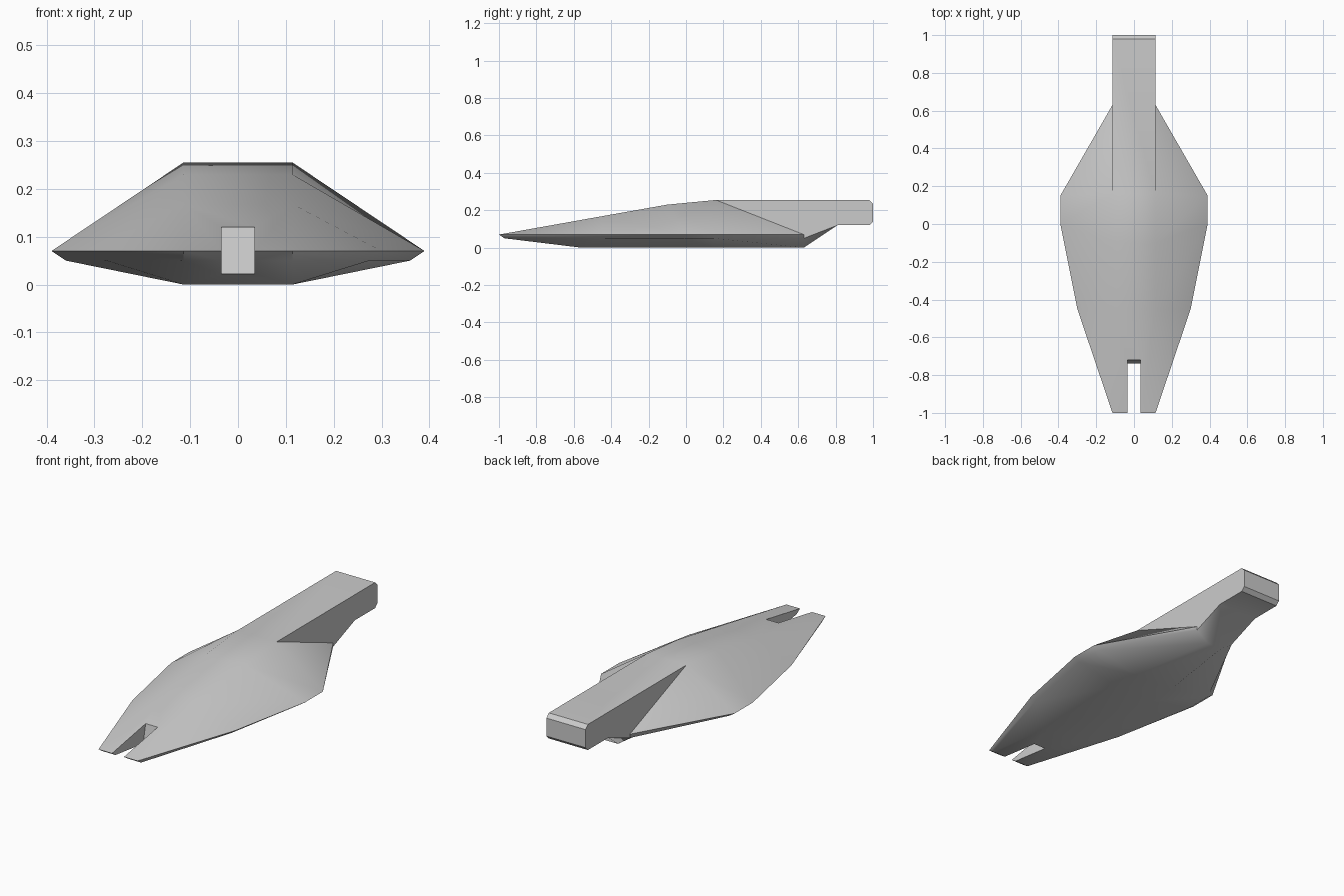
import bpy, bmesh, math

cube = bpy.data.objects.get("Cube")
if cube:
    bpy.data.objects.remove(cube)

# Single hull colour
grey = bpy.data.materials.new("hull_grey")
grey.use_nodes = True
grey.diffuse_color = (0.6, 0.6, 0.6, 1)
grey.node_tree.nodes["Principled BSDF"].inputs["Base Color"].default_value = (0.6, 0.6, 0.6, 1)

W = 0.114  # half width of the central spine

# Half sections, nose to stern: deck edge, upper rim, lower rim, keel edge
sections = [
    [(W, -1, .07), (W, -1, .07), (W, -.97, .05), (W, -.97, .05)],
    [(W, -.45, .168), (.3, -.45, .07), (.275, -.45, .05), (W, -.56, 0)],
    [(W, -.1, .23), (.39, 0, .07), (.36, 0, .05), (W, 0, 0)],
    [(W, .16, .255), (.39, .15, .07), (.36, .15, .05), (W, .15, 0)],
    [(W, .63, .07), (W, .63, .07), (W, .63, .05), (.044, .63, 0)],
]
# Tail boom side outline (y, z), deck edge round to the underside
boom = [(.98, .255), (1, .235), (1, .14), (.98, .12), (.81, .12)]

bm = bmesh.new()
cache = {}


def vert(p):
    if p not in cache:
        cache[p] = bm.verts.new(p)
    return cache[p]


def face(points):
    points = list(dict.fromkeys(points))
    if len(points) > 2:
        bm.faces.new([vert(p) for p in points])


def flip(p):
    return (-p[0], p[1], p[2])


def both(points):
    face(points)
    face([flip(p) for p in reversed(points)])


def bridge(a, b):
    face([a, b, flip(b), flip(a)])


# Hull sides, deck and keel
for i in range(len(sections) - 1):
    a, b = sections[i], sections[i + 1]
    for k in range(3):
        both([a[k], b[k], b[k + 1], a[k + 1]])
    if i < 3:
        bridge(a[0], b[0])
    bridge(a[3], b[3])
nose, stern = sections[0], sections[-1]
bridge(nose[1], nose[2])

# Tail boom with chamfered end and tapered underside
outline = [sections[3][0]] + [(W, y, z) for y, z in boom]
both(outline + [stern[2], stern[1]])
for a, b in zip(outline, outline[1:]):
    bridge(a, b)
bridge(outline[-1], stern[3])
both([outline[-1], stern[3], stern[2]])
bmesh.ops.recalc_face_normals(bm, faces=bm.faces)


def make_object(name, mesh_data):
    mesh = bpy.data.meshes.new(name)
    mesh_data.to_mesh(mesh)
    mesh_data.free()
    mesh.materials.append(grey)
    obj = bpy.data.objects.new(name, mesh)
    bpy.context.collection.objects.link(obj)
    return obj


hull = make_object("hull", bm)

# Nose slot cutter with a slightly leaning back wall
bm = bmesh.new()
cut = [(-1.1, -.1), (-.765, -.1), (-.682, .3), (-1.1, .3)]
left, right = ([bm.verts.new((x, y, z)) for y, z in cut] for x in (-.035, .035))
bm.faces.new(left)
bm.faces.new(right)
for i in range(4):
    j = (i + 1) % 4
    bm.faces.new([left[i], left[j], right[j], right[i]])
bmesh.ops.recalc_face_normals(bm, faces=bm.faces)
cutter = make_object("slot_cutter", bm)
cutter.hide_render = True
cutter.hide_set(True)

slot = hull.modifiers.new("nose_slot", "BOOLEAN")
slot.operation = "DIFFERENCE"
slot.solver = "EXACT"
slot.object = cutter

# Apply the cut, then smooth the soft edges
bpy.ops.object.select_all(action="DESELECT")
hull.select_set(True)
bpy.context.view_layer.objects.active = hull
bpy.ops.object.modifier_apply(modifier=slot.name)
bpy.data.objects.remove(cutter)
bpy.ops.object.shade_smooth_by_angle(angle=math.radians(40))
